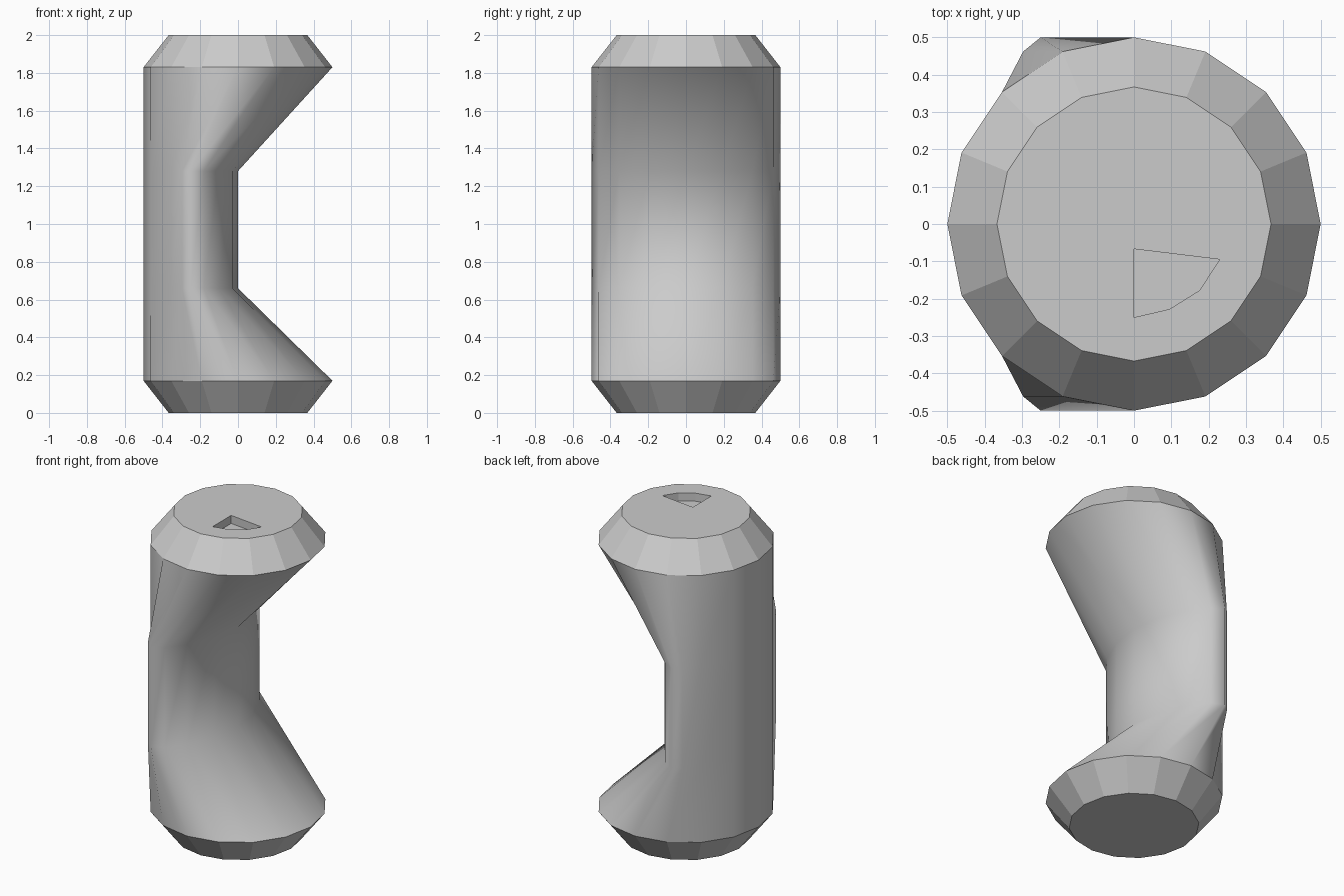
import bpy, bmesh, math

if "Cube" in bpy.data.objects:
    bpy.data.objects.remove(bpy.data.objects["Cube"])

N = 16
bm = bmesh.new()


def ring(r, z):
    return [bm.verts.new((r * math.cos(2 * math.pi * i / N),
                          r * math.sin(2 * math.pi * i / N), z)) for i in range(N)]


def dented_ring(z):
    # x of each column from the dented side (angle 0) round to the intact back (angle 180)
    half = [0.0, -0.03, -0.1, -0.18, -0.25, -0.297, -0.3535, -0.4619, -0.5]
    return [bm.verts.new((half[min(i, N - i)], 0.5 * math.sin(2 * math.pi * i / N), z))
            for i in range(N)]


def band(a, b, smooth):
    for i in range(N):
        j = (i + 1) % N
        bm.faces.new((a[i], a[j], b[j], b[i])).smooth = smooth


# Crushed can body: bottom chamfer, dented wall, top chamfer
rings = [ring(0.367, 0), ring(0.5, 0.17), dented_ring(0.66),
         dented_ring(1.28), ring(0.5, 1.83), ring(0.367, 2)]
for k in range(5):
    band(rings[k], rings[k + 1], 1 <= k <= 3)
bm.faces.new(rings[0][::-1])

# Lid with an opening
outline = [(0, -0.067), (0, -0.25), (0.095, -0.228), (0.175, -0.178), (0.23, -0.095)]
hole = [bm.verts.new((x, y, 2)) for x, y in outline]
loop = [bm.edges.new((hole[i], hole[(i + 1) % 5])) for i in range(5)]
rim = [bm.edges.get((rings[5][i], rings[5][(i + 1) % N])) for i in range(N)]
bmesh.ops.triangle_fill(bm, edges=rim + loop, use_beauty=True, normal=(0, 0, 1))

# Sunken floor of the opening
floor = [bm.verts.new((x, y, 1.95)) for x, y in outline]
for i in range(5):
    j = (i + 1) % 5
    bm.faces.new((hole[i], hole[j], floor[j], floor[i]))
bm.faces.new(floor)

bmesh.ops.recalc_face_normals(bm, faces=bm.faces[:])
for e in bm.edges:
    if len({f.smooth for f in e.link_faces}) > 1:
        e.smooth = False

mesh = bpy.data.meshes.new("crushed_can")
bm.to_mesh(mesh)
bm.free()
can = bpy.data.objects.new("crushed_can", mesh)
bpy.context.collection.objects.link(can)
